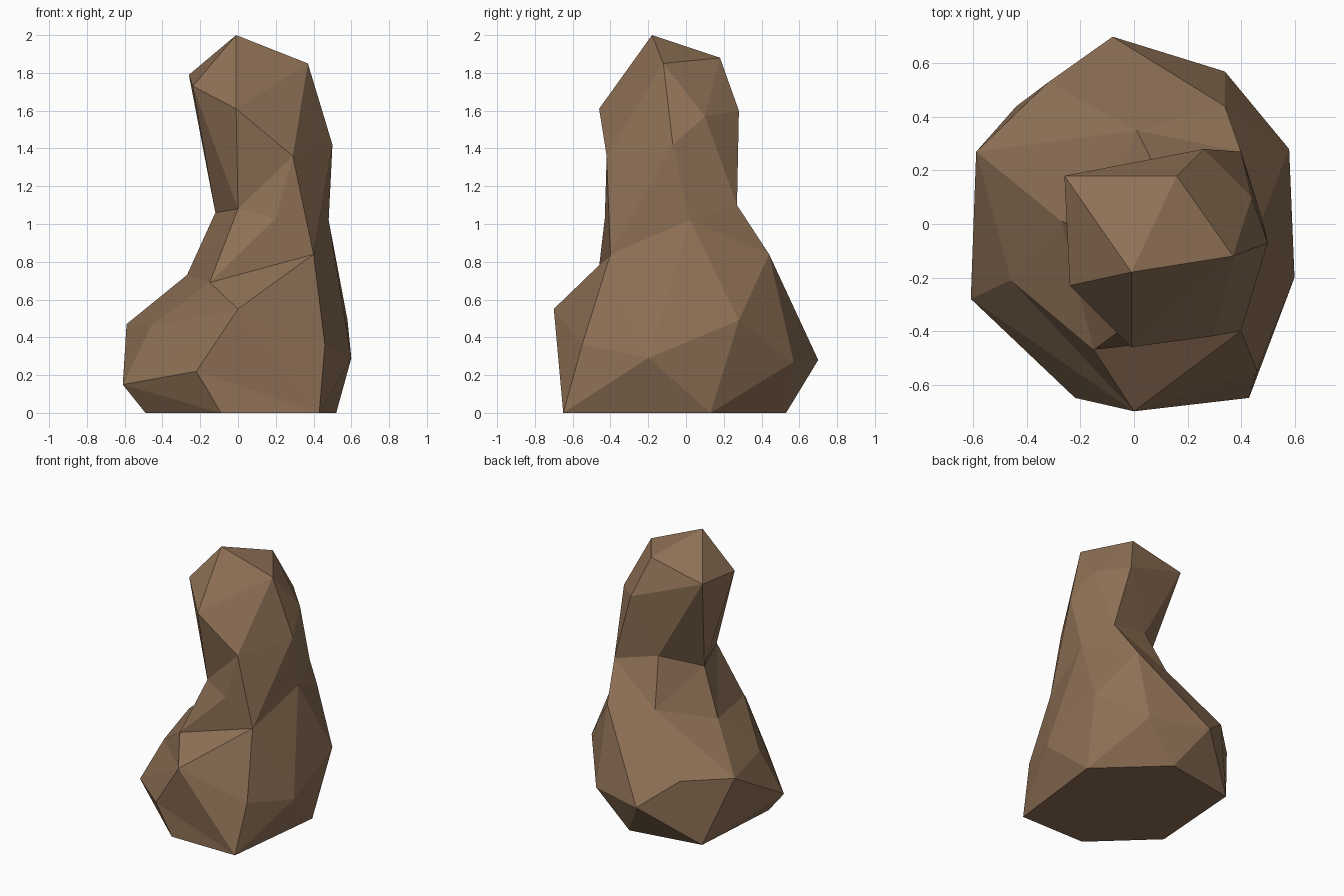
import bpy, bmesh

if "Cube" in bpy.data.objects:
    bpy.data.objects.remove(bpy.data.objects["Cube"])

bm = bmesh.new()


def pts(*coords):
    return [bm.verts.new(c) for c in coords]


def stitch(upper, lower, steps):
    """Zip two closed rings with triangles: u = step upper ring, l = step lower ring.
    Where the rings share a corner the empty triangle is skipped."""
    i = j = 0
    for s in steps:
        a, b = upper[i % len(upper)], lower[j % len(lower)]
        if s == "u":
            i += 1
            c = upper[i % len(upper)]
        else:
            j += 1
            c = lower[j % len(lower)]
        if len({a, b, c}) == 3:
            bm.faces.new((a, b, c))


# Corner points of the boulder, level by level, anticlockwise from the front
crown = pts((-.01, -.18, 2), (.37, -.12, 1.85), (.16, .18, 1.88), (-.26, .18, 1.79))
brow = pts((-.01, -.46, 1.61), (.29, -.42, 1.36), (.50, -.07, 1.42),
           (.44, .10, 1.57), (.26, .28, 1.60), (-.24, -.23, 1.73))
neck = pts((0, -.36, 1.08), (.20, -.43, 1.03), (.48, .02, 1.02),
           (.40, .27, 1.10), (.08, .21, 1.18), (-.12, -.045, 1.06))
waist = pts((-.15, -.47, .69), (.40, -.40, .84), (.34, .44, .84),
            (.01, .35, .85), (-.27, .01, .73))
belly = pts((0, -.70, .55), (.46, -.55, .36), (.60, -.20, .29), (.58, .28, .49),
            (.34, .57, .27), (-.08, .70, .28), (-.32, .53, .475),
            (-.59, .27, .47), (-.46, -.21, .46))
skirt = pts((-.22, -.65, .22), (-.61, -.28, .15))
foot = pts((-.09, -.65, 0), (.43, -.65, 0), (.52, .13, 0),
           (.095, .53, 0), (-.44, .44, 0), (-.49, -.27, 0))

# Full rings; some corners belong to two levels
brow_ring = brow[:5] + [crown[3], brow[5]]
neck_ring = neck[:2] + [waist[1]] + neck[2:]
waist_ring = waist[:2] + [neck[2]] + waist[2:]
skirt_ring = [skirt[0]] + belly[:8] + [skirt[1]]

# Rock faces, top to bottom
for k in (1, 2):
    bm.faces.new((crown[0], crown[k], crown[k + 1]))
stitch(crown, brow_ring, "ulllullulul")
stitch(brow_ring, neck_ring, "ullulluulululu")
stitch(neck_ring, waist_ring, "uluululluulul")
stitch(waist_ring, belly, "ullulullullulul")
stitch(belly, skirt_ring, "l" + "ul" * 9)
stitch(skirt_ring, foot, "luuuluululuuullu")
bm.faces.new(foot[::-1])
bmesh.ops.recalc_face_normals(bm, faces=bm.faces[:])

mesh = bpy.data.meshes.new("boulder")
bm.to_mesh(mesh)
bm.free()

# One flat earthy colour
brown = bpy.data.materials.new("brown stone")
brown.diffuse_color = (.275, .166, .094, 1)
brown.use_nodes = True
brown.node_tree.nodes["Principled BSDF"].inputs["Base Color"].default_value = brown.diffuse_color
mesh.materials.append(brown)
bpy.context.collection.objects.link(bpy.data.objects.new("boulder", mesh))
